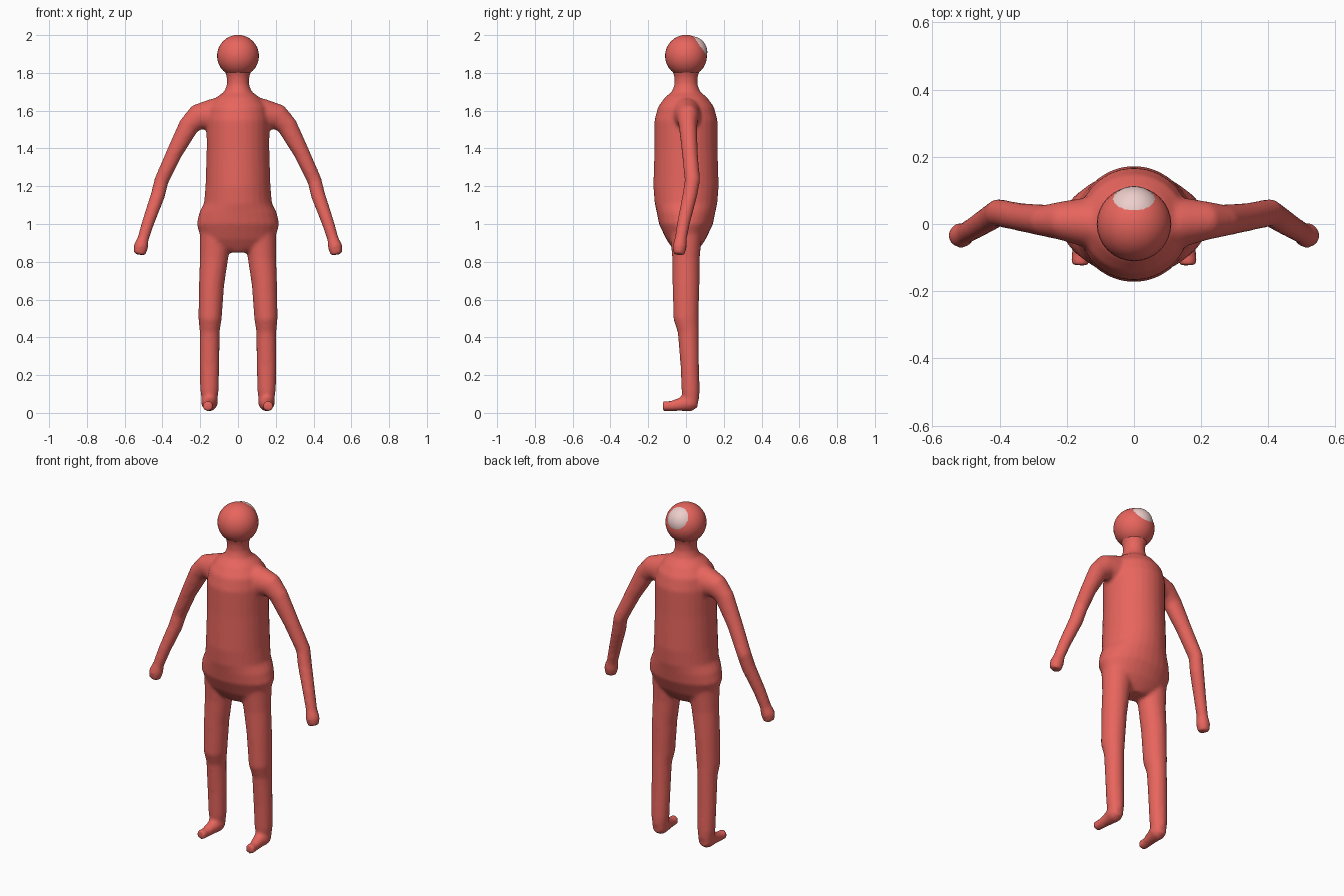
import bpy, bmesh, math
from mathutils import Vector

if "Cube" in bpy.data.objects:
    bpy.data.objects.remove(bpy.data.objects["Cube"])


def material(name, color):
    m = bpy.data.materials.new(name)
    m.diffuse_color = color
    m.use_nodes = True
    m.node_tree.nodes["Principled BSDF"].inputs["Base Color"].default_value = m.diffuse_color
    return m


red = material("red", (0.80, 0.13, 0.11, 1))
pale = material("pale", (0.85, 0.62, 0.60, 1))


def tube(bm, rings, n=20):
    """Closed loft through (x, y, z, half width, half depth), square to the path."""
    pts = [Vector(r[:3]) for r in rings]
    loops = []
    for i, r in enumerate(rings):
        t = (pts[min(i + 1, len(pts) - 1)] - pts[max(i - 1, 0)]).normalized()
        ref = Vector((0, 1, 0)) if abs(t.y) < 0.8 else Vector((0, 0, 1))
        side = ref.cross(t).normalized()
        up = t.cross(side)
        loops.append([bm.verts.new(pts[i] + side * r[3] * math.cos(a) + up * r[4] * math.sin(a))
                      for a in (2 * math.pi * k / n for k in range(n))])
    for a, b in zip(loops, loops[1:]):
        for k in range(n):
            bm.faces.new((a[k], a[(k + 1) % n], b[(k + 1) % n], b[k]))
    bm.faces.new(loops[0][::-1])
    bm.faces.new(loops[-1])


# torso and neck: z, half width, half depth
torso = [(.85, .06, .055), (.88, .165, .078), (.92, .195, .105), (1.0, .219, .143),
         (1.06, .205, .155), (1.11, .18, .166), (1.2, .172, .173), (1.4, .166, .167),
         (1.55, .167, .167), (1.62, .155, .148), (1.67, .115, .112), (1.70, .073, .075),
         (1.74, .058, .061), (1.78, .06, .062), (1.82, .075, .075)]
arm = [(.06, 0, 1.57, .105, .10), (.14, .005, 1.575, .088, .075), (.215, .01, 1.565, .068, .058),
       (.26, .01, 1.52, .055, .048), (.335, .02, 1.38, .043, .042), (.405, .034, 1.23, .038, .041),
       (.425, .02, 1.15, .038, .039), (.475, -.012, 1.01, .033, .034),
       (.503, -.028, .92, .03, .032), (.514, -.034, .88, .039, .038), (.521, -.037, .838, .031, .03)]
leg = [(.118, 0, .95, .085, .085), (.127, 0, .82, .075, .073), (.14, 0, .68, .067, .071),
       (.148, 0, .5, .062, .067), (.15, .012, .43, .053, .056), (.151, .02, .25, .052, .049),
       (.151, .024, .12, .049, .048), (.151, .026, .07, .042, .044), (.152, .028, .035, .028, .03)]
foot = [(.151, .055, .065, .033, .035), (.151, .02, .055, .045, .047), (.153, -.03, .045, .034, .036),
        (.158, -.08, .036, .027, .027), (.16, -.123, .036, .03, .026)]

bm = bmesh.new()
tube(bm, [(0, 0, z, w, d) for z, w, d in torso], 28)
for s in (1, -1):
    for limb in (arm, leg, foot):
        tube(bm, [(s * r[0], *r[1:]) for r in limb])
bmesh.ops.recalc_face_normals(bm, faces=bm.faces)
mesh = bpy.data.meshes.new("body")
bm.to_mesh(mesh)
bm.free()
mesh.materials.append(red)
body = bpy.data.objects.new("body", mesh)
bpy.context.collection.objects.link(body)

# fuse the limbs into one skin and soften the joins
rm = body.modifiers.new("fuse", 'REMESH')
rm.mode = 'VOXEL'
rm.voxel_size = 0.01
rm.use_smooth_shade = True
sm = body.modifiers.new("soften", 'SMOOTH')
sm.factor = 0.5
sm.iterations = 6


def ball(name, center, radius, mat):
    bpy.ops.mesh.primitive_uv_sphere_add(segments=32, ring_count=16, radius=radius, location=center)
    o = bpy.context.object
    o.name = name
    o.data.materials.append(mat)
    bpy.ops.object.shade_smooth()


# head, with a pale patch breaking through at the back
ball("head", (0, 0, 1.89), .111, red)
ball("head_patch", (0, .029, 1.91), .084, pale)
